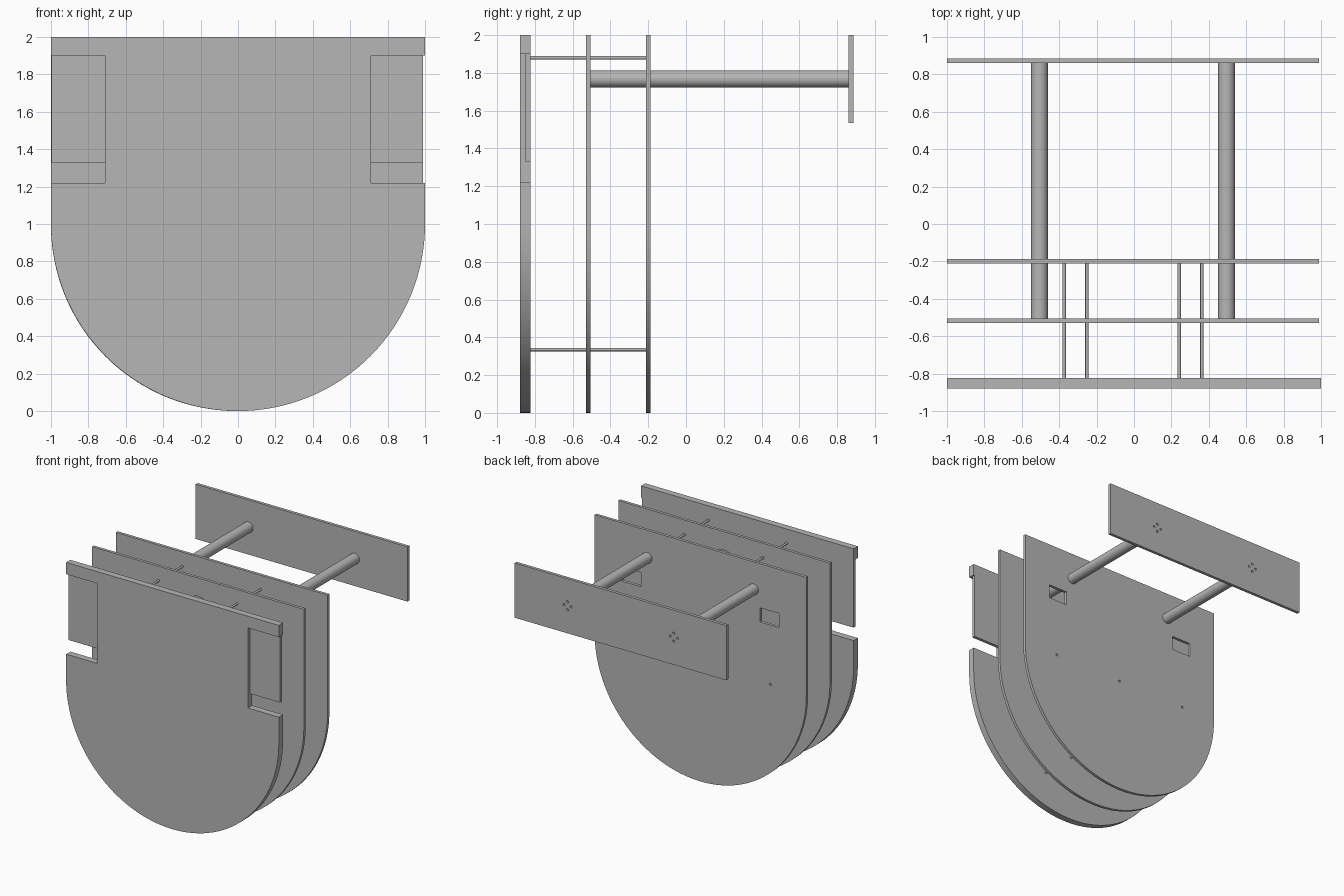
import bpy
from math import sin, cos, pi, radians

cube = bpy.data.objects.get("Cube")
if cube:
    bpy.data.objects.remove(cube, do_unlink=True)

grey = bpy.data.materials.new("plain grey")
grey.use_nodes = True
colour = (0.47, 0.47, 0.47, 1)
grey.diffuse_color = colour
grey.node_tree.nodes["Principled BSDF"].inputs["Base Color"].default_value = colour

MID = -0.005      # centre line of the inner plates
TUBE_Z = 1.768
TUBES = (MID - 0.5, MID + 0.5)


def circle(x, z, r, n=16):
    return [(x + r * cos(2 * pi * i / n), z + r * sin(2 * pi * i / n)) for i in range(n)]


def rect(x0, x1, z0, z1):
    return [(x0, z0), (x1, z0), (x1, z1), (x0, z1)]


def half_disc(cx, r, n=64):
    """Lower semicircle, from left to right."""
    return [(cx - r * cos(pi * i / n), r - r * sin(pi * i / n)) for i in range(n + 1)]


def plate(name, loops, y0, y1):
    """Flat plate in the xz plane; the first loop is the outline, the rest are holes."""
    curve = bpy.data.curves.new(name, 'CURVE')
    curve.dimensions = '2D'
    curve.fill_mode = 'BOTH'
    curve.extrude = (y1 - y0) / 2
    for loop in loops:
        spline = curve.splines.new('POLY')
        spline.points.add(len(loop) - 1)
        for point, (x, z) in zip(spline.points, loop):
            point.co = (x, z, 0, 1)
        spline.use_cyclic_u = True
    curve.materials.append(grey)
    obj = bpy.data.objects.new(name, curve)
    obj.location.y = (y0 + y1) / 2
    obj.rotation_euler.x = pi / 2
    bpy.context.collection.objects.link(obj)
    bpy.ops.object.select_all(action='DESELECT')
    bpy.context.view_layer.objects.active = obj
    obj.select_set(True)
    bpy.ops.object.convert(target='MESH')
    bpy.ops.object.shade_smooth_by_angle(angle=radians(20))


def rod(name, x, z, r, y0, y1, sides):
    bpy.ops.mesh.primitive_cylinder_add(
        vertices=sides, radius=r, depth=y1 - y0,
        location=(x, (y0 + y1) / 2, z), rotation=(pi / 2, 0, 0))
    obj = bpy.context.object
    obj.name = name
    obj.data.materials.append(grey)
    bpy.ops.object.shade_smooth_by_angle(angle=radians(35))


def screw_holes(x):
    d = 0.034
    return [circle(x + a, TUBE_Z + b, 0.01, 12)
            for a, b in ((d, 0), (-d, 0), (0, d), (0, -d))]


# Thick front plate with a notch in each side
right_notch = [(1, 1.22), (0.71, 1.22), (0.71, 1.9), (1, 1.9), (1, 2)]
left_notch = [(-x, z) for x, z in reversed(right_notch)]
plate("front_plate", [half_disc(0, 1) + right_notch + left_notch], -0.88, -0.823)

# Thin panels set back in the notches
for side, x0, x1 in (("left", 0.71, 0.99), ("right", -0.998, -0.71)):
    plate(side + "_recessed_panel", [rect(x0, x1, 1.33, 1.9)], -0.85, -0.823)

# Inner plates with bores, a round opening and square windows
outline = half_disc(MID, 0.995) + [(MID + 0.995, 2), (MID - 0.995, 2)]
bores = [circle(MID + x, 1.0, 0.01, 12) for x in (-0.66, 0, 0.66)]
centre_opening = circle(MID, 1.72, 0.125, 32)
screws = [hole for x in TUBES for hole in screw_holes(x)]
plate("middle_plate", [outline, centre_opening] + bores + screws, -0.53, -0.505)

windows = [rect(MID + s * 0.65 - 0.09, MID + s * 0.65 + 0.09, 1.505, 1.625) for s in (-1, 1)]
plate("rear_plate", [outline] + bores + windows, -0.212, -0.187)

# Back panel carried by two tubes
plate("back_panel", [rect(-1, 0.99, 1.535, 2)] + screws, 0.86, 0.886)
for side, x in zip(("right", "left"), TUBES):
    rod(side + "_tube", x, TUBE_Z, 0.045, -0.505, 0.86, 32)

# Thin spacer rods joining the three plates
for level, dx, z in (("upper", 0.368, 1.88), ("lower", 0.247, 0.335)):
    for side, s in (("right", -1), ("left", 1)):
        rod(f"{level}_{side}_spacer_rod", MID + s * dx, z, 0.009, -0.823, -0.187, 12)
